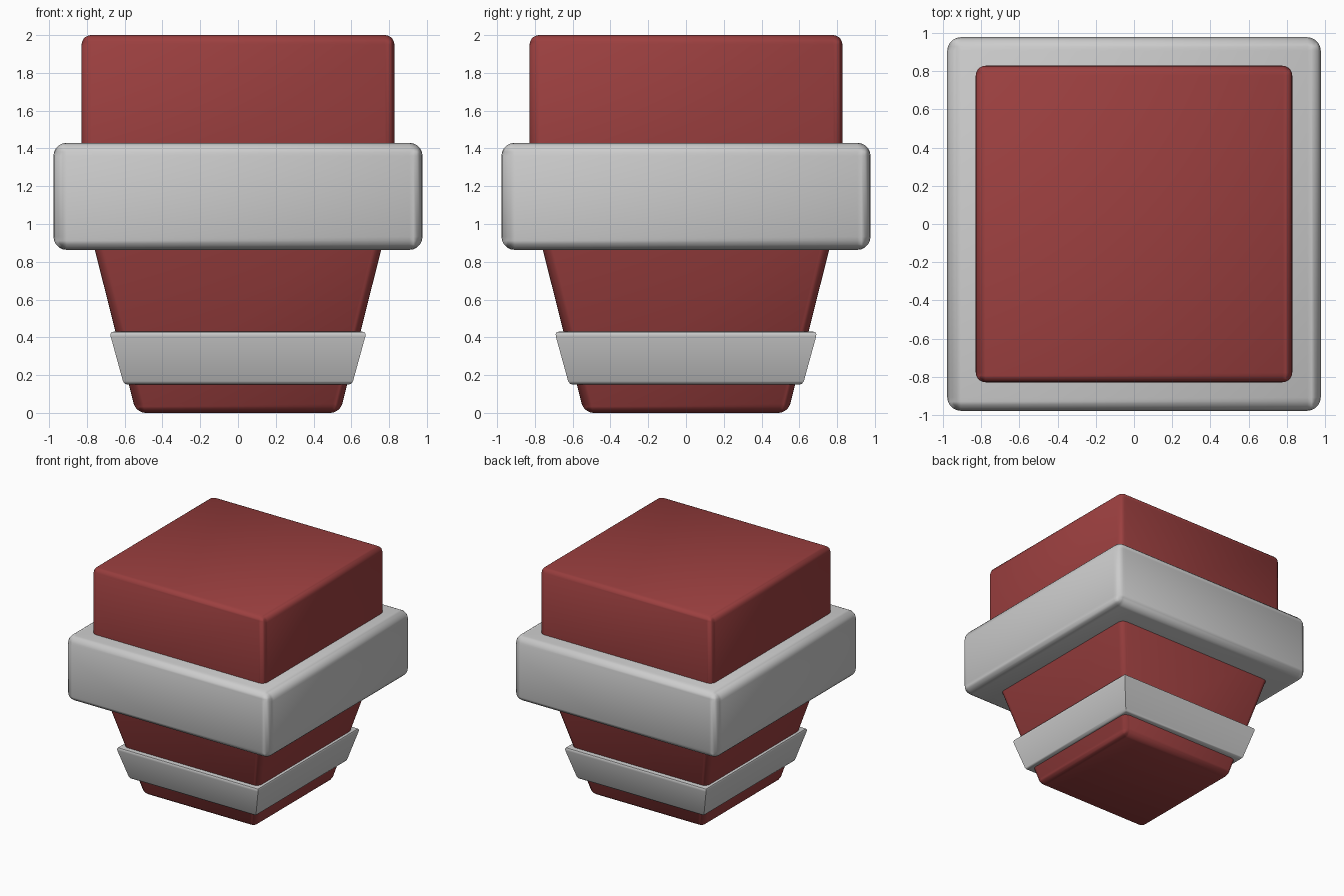
import bpy, bmesh, math

if "Cube" in bpy.data.objects:
    bpy.data.objects.remove(bpy.data.objects["Cube"])

def loft(name, sections, bevel=0.0, color=None):
    """Stack rectangular sections (half_x, half_y, z) into a closed solid."""
    bm = bmesh.new()
    rings = [[bm.verts.new((sx * hx, sy * hy, z))
              for sx, sy in ((-1, -1), (1, -1), (1, 1), (-1, 1))]
             for hx, hy, z in sections]
    for a, b in zip(rings, rings[1:]):
        for i in range(4):
            j = (i + 1) % 4
            bm.faces.new((a[i], a[j], b[j], b[i]))
    bm.faces.new(rings[0][::-1])
    bm.faces.new(rings[-1])
    me = bpy.data.meshes.new(name)
    bm.to_mesh(me)
    bm.free()
    ob = bpy.data.objects.new(name, me)
    bpy.context.collection.objects.link(ob)
    if color:
        mat = bpy.data.materials.new(name + "_color")
        mat.diffuse_color = color
        mat.use_nodes = True
        mat.node_tree.nodes["Principled BSDF"].inputs["Base Color"].default_value = mat.diffuse_color
        me.materials.append(mat)
    bpy.ops.object.select_all(action='DESELECT')
    ob.select_set(True)
    bpy.context.view_layer.objects.active = ob
    if bevel:
        mod = ob.modifiers.new("round_edges", 'BEVEL')
        mod.width = bevel
        mod.segments = 5
        mod.limit_method = 'ANGLE'
        mod.angle_limit = math.radians(30)
        mod.harden_normals = True
        bpy.ops.object.modifier_apply(modifier=mod.name)
    bpy.ops.object.shade_smooth_by_angle(angle=math.radians(40))
    return ob

# Red block: straight top, tapered foot
loft("body", [(0.54, 0.54, 0), (0.828, 0.828, 1.14), (0.828, 0.828, 2.0)],
     0.05, (0.33, 0.05, 0.05, 1))

# Wide grey collar
loft("collar", [(0.977, 0.977, 0.863), (0.977, 0.977, 1.43)], 0.07)

# Slim tapered band with mitred corners and softened rims
profile = [(0.585, 0.150), (0.599, 0.154), (0.609, 0.168), (0.674, 0.404),
           (0.675, 0.417), (0.670, 0.427), (0.658, 0.430)]
loft("lower_band", [(h, h + 0.015, z) for h, z in profile])
